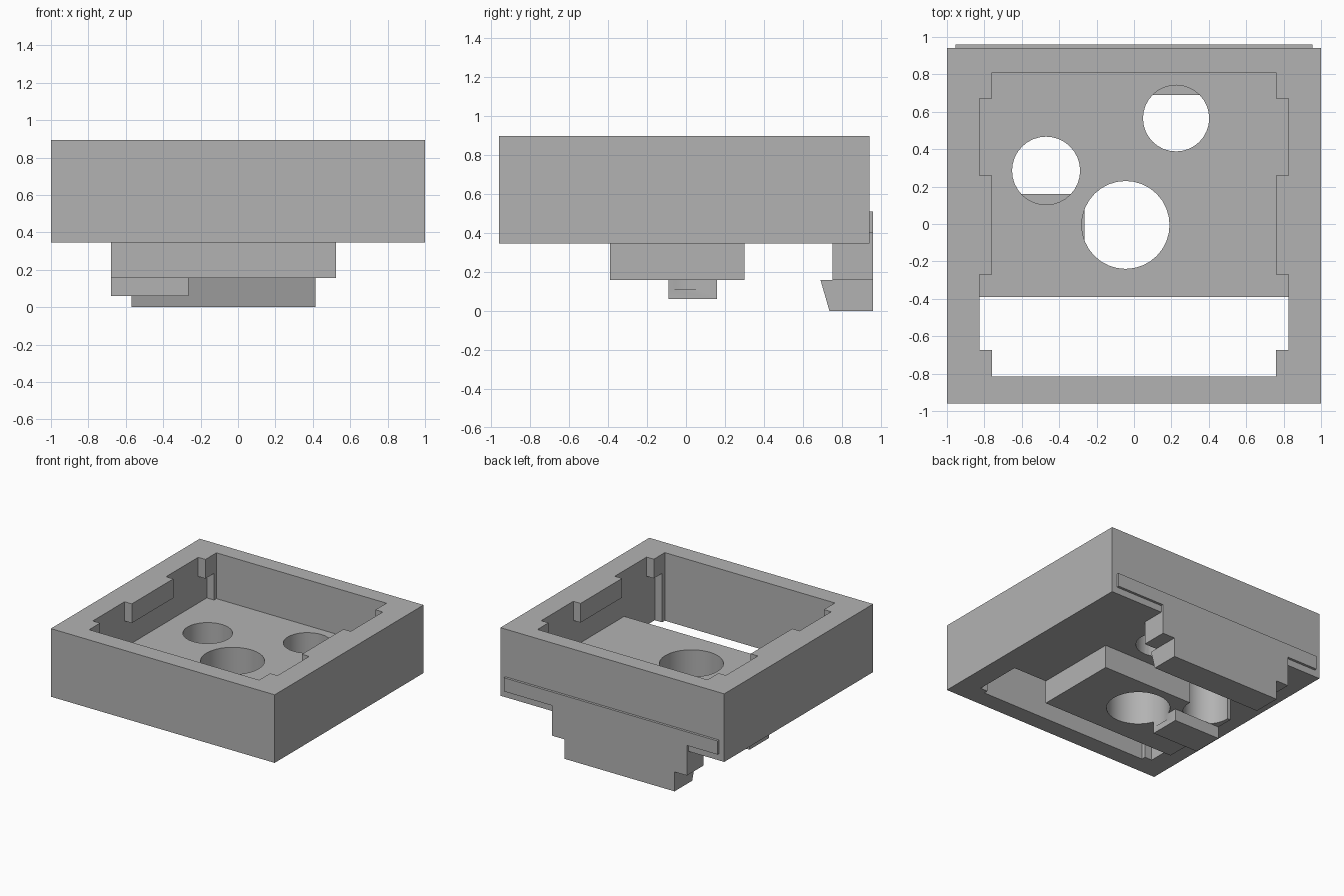
import bpy, bmesh
from mathutils import Vector

cube = bpy.data.objects.get("Cube")
if cube:
    bpy.data.objects.remove(cube, do_unlink=True)

grey = bpy.data.materials.new("plain grey")
grey.use_nodes = True
GREY = (0.45, 0.45, 0.45, 1)
grey.diffuse_color = GREY
grey.node_tree.nodes["Principled BSDF"].inputs["Base Color"].default_value = GREY


def prism(name, outline, offset):
    """Extrude a closed outline of 3D points along an offset."""
    bm = bmesh.new()
    face = bm.faces.new([bm.verts.new(p) for p in outline])
    new = bmesh.ops.extrude_face_region(bm, geom=[face])["geom"]
    moved = [v for v in new if isinstance(v, bmesh.types.BMVert)]
    bmesh.ops.translate(bm, verts=moved, vec=Vector(offset))
    bmesh.ops.recalc_face_normals(bm, faces=bm.faces)
    mesh = bpy.data.meshes.new(name)
    bm.to_mesh(mesh)
    bm.free()
    mesh.materials.append(grey)
    obj = bpy.data.objects.new(name, mesh)
    bpy.context.collection.objects.link(obj)
    return obj


def box(name, x, y, z):
    outline = [(x[0], y[0], z[0]), (x[1], y[0], z[0]), (x[1], y[1], z[0]), (x[0], y[1], z[0])]
    return prism(name, outline, (0, 0, z[1] - z[0]))


def side_prism(name, x, profile):
    """Extrude a (y, z) profile across x."""
    return prism(name, [(x[0], y, z) for y, z in profile], (x[1] - x[0], 0, 0))


def cylinder(name, x, y, radius, z0):
    bpy.ops.mesh.primitive_cylinder_add(vertices=32, radius=radius, depth=1.5, location=(x, y, z0 + 0.75))
    obj = bpy.context.object
    obj.name = name
    obj.data.materials.append(grey)
    return obj


def cut(target, cutters):
    for cutter in cutters:
        mod = target.modifiers.new("cut", "BOOLEAN")
        mod.operation = "DIFFERENCE"
        mod.solver = "EXACT"
        mod.object = cutter
        bpy.context.view_layer.objects.active = target
        bpy.ops.object.modifier_apply(modifier=mod.name)


# Main levels
BASE, TOP, FLOOR_TOP, STEP = 0.345, 0.895, 0.525, 0.157
WIDE, NARROW = 0.825, 0.76

# Square frame: through opening, widened below the tabs and at four notches
frame = box("frame", (-1, 1), (-0.96, 0.94), (BASE, TOP))
frame_cutters = [
    box("opening_cutter", (-NARROW, NARROW), (-0.815, 0.81), (0, 2)),
    box("lower_cutter", (-WIDE, WIDE), (-0.78, 0.78), (0, 0.74)),
    box("front_notch_cutter", (-WIDE, WIDE), (-0.675, -0.27), (0.2, 1.5)),
    box("back_notch_cutter", (-WIDE, WIDE), (0.26, 0.67), (0.2, 1.5)),
]
cut(frame, frame_cutters)

# Floor with stepped back corners
floor_outline = [(-WIDE, -0.39), (WIDE, -0.39), (WIDE, 0.78), (NARROW, 0.78),
                 (NARROW, 0.81), (-NARROW, 0.81), (-NARROW, 0.78), (-WIDE, 0.78)]
floor = prism("floor", [(x, y, BASE) for x, y in floor_outline], (0, 0, FLOOR_TOP - BASE))

# Blocks under the floor
under_block = box("under_block", (-0.68, 0.525), (-0.39, 0.30), (STEP, BASE))
foot_block = box("foot_block", (-0.68, -0.265), (-0.09, 0.16), (0.06, STEP))

# Round holes
centre_hole = cylinder("centre_hole_cutter", -0.045, -0.005, 0.235, 0.11)
back_hole = cylinder("back_hole_cutter", 0.225, 0.565, 0.177, 0.12)
side_hole = cylinder("side_hole_cutter", -0.47, 0.285, 0.182, 0.12)
holes = [centre_hole, back_hole, side_hole]
cut(floor, holes)
cut(under_block, [centre_hole, side_hole])
cut(foot_block, [centre_hole])

# Back wall: strip, hanging panel and wedge hook
box("back_strip", (-0.955, 0.955), (0.94, 0.96), (0.40, 0.51))
side_prism("back_panel", (-0.68, 0.525),
           [(0.75, STEP), (0.96, STEP), (0.96, 0.40), (0.94, 0.40), (0.94, BASE), (0.75, BASE)])
side_prism("back_hook", (-0.57, 0.415), [(0.735, 0), (0.96, 0), (0.96, STEP), (0.69, STEP)])

# Remove the used cutters
for cutter in frame_cutters + holes:
    bpy.data.objects.remove(cutter, do_unlink=True)

# Smooth hole walls, sharp edges elsewhere
bpy.ops.object.select_all(action="DESELECT")
for obj in (floor, under_block, foot_block):
    obj.select_set(True)
bpy.context.view_layer.objects.active = floor
bpy.ops.object.shade_smooth_by_angle()
